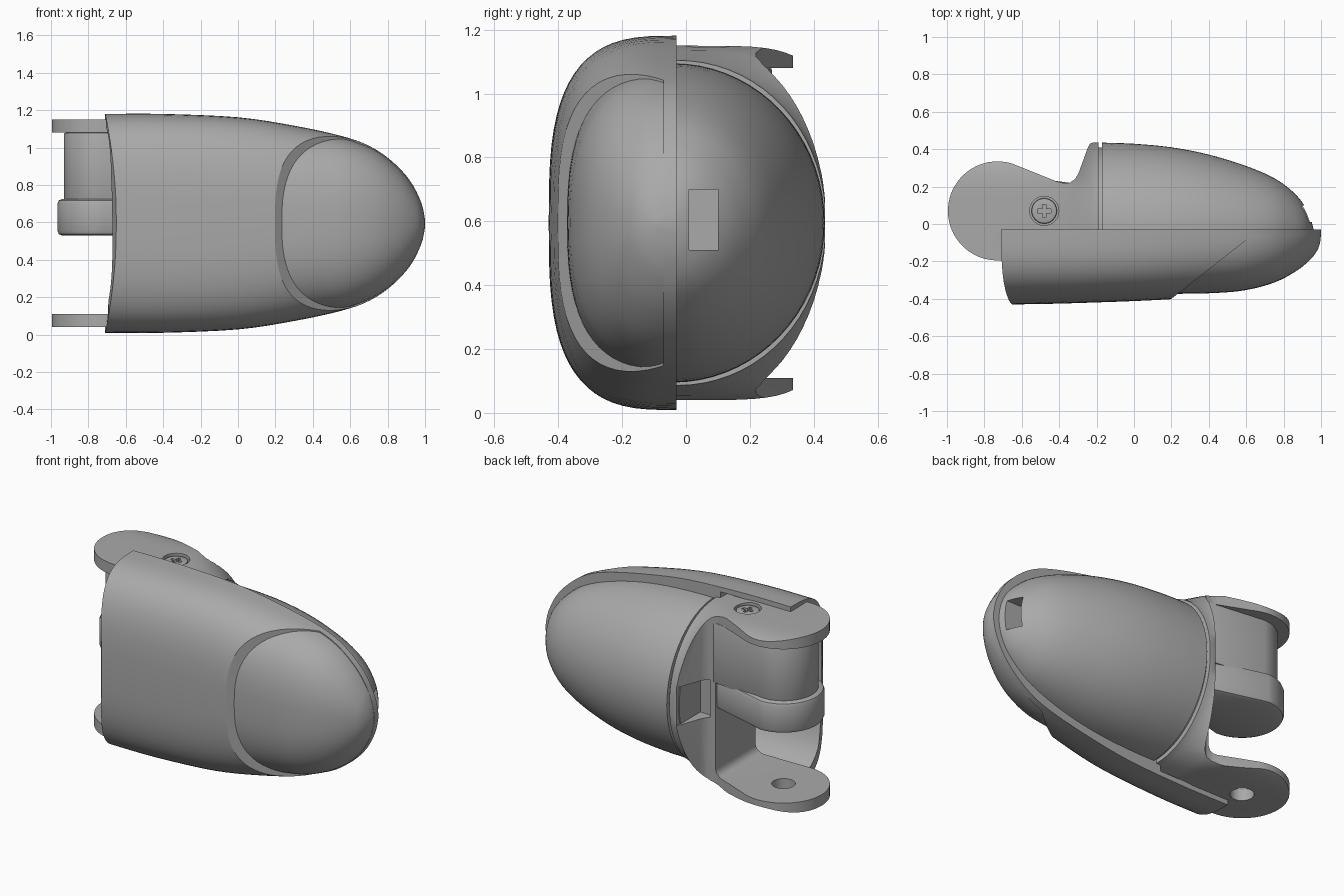
import bpy, bmesh, math

if "Cube" in bpy.data.objects:
    bpy.data.objects.remove(bpy.data.objects["Cube"])

MID = 0.595            # mid height of the part
PIN = (-0.73, 0.07)    # hinge axis in plan

grey = bpy.data.materials.new("plain grey")
grey.use_nodes = True
grey.diffuse_color = (0.4, 0.4, 0.4, 1)
grey.node_tree.nodes["Principled BSDF"].inputs["Base Color"].default_value = (0.4, 0.4, 0.4, 1)


def finish(name, bm):
    bmesh.ops.recalc_face_normals(bm, faces=bm.faces)
    me = bpy.data.meshes.new(name)
    bm.to_mesh(me)
    bm.free()
    me.materials.append(grey)
    ob = bpy.data.objects.new(name, me)
    bpy.context.collection.objects.link(ob)
    return ob


def activate(ob):
    bpy.ops.object.select_all(action='DESELECT')
    ob.select_set(True)
    bpy.context.view_layer.objects.active = ob


def combine(ob, tool, op='DIFFERENCE'):
    """Apply a boolean and discard the cutter."""
    mod = ob.modifiers.new("cut", 'BOOLEAN')
    mod.operation, mod.object, mod.solver = op, tool, 'EXACT'
    activate(ob)
    bpy.ops.object.modifier_apply(modifier=mod.name)
    bpy.data.objects.remove(tool)


def bevel(ob, width, segments=2, angle=40):
    mod = ob.modifiers.new("bevel", 'BEVEL')
    mod.width, mod.segments = width, segments
    mod.limit_method, mod.angle_limit = 'ANGLE', math.radians(angle)
    activate(ob)
    bpy.ops.object.modifier_apply(modifier=mod.name)


def smooth(ob, angle=32):
    activate(ob)
    bpy.ops.object.shade_smooth_by_angle(angle=math.radians(angle))


def resample(stations, steps):
    """Catmull-Rom through the stations."""
    out, n = [], len(stations)
    for i in range(n - 1):
        a, b, c, d = (stations[min(max(i + k, 0), n - 1)] for k in (-1, 0, 1, 2))
        for s in range(steps):
            t = s / steps
            out.append([q + t * ((r - p) / 2 + t * (p - 2.5 * q + 2 * r - w / 2
                        + t * (1.5 * (q - r) + (w - p) / 2)))
                        for p, q, r, w in zip(a, b, c, d)])
    return out + [list(stations[-1])]


def loft(name, stations, base, side, steps=4, skirt=0, arc_end=0, seg=36):
    """Half superellipse sections along x: (x, half height, depth, exponent)."""
    bm, rings = bmesh.new(), []
    for x, hw, depth, n in resample(stations, steps):
        pts = []
        for i in range(seg + 1):
            c, s = math.cos(math.pi * i / seg), math.sin(math.pi * i / seg)
            if i in (0, seg):
                s = 0
            pts.append((base + side * depth * abs(s) ** (2 / n),
                        math.copysign(abs(c) ** (2 / n), c) * hw))
        if skirt:
            pts = [(base - side * skirt, hw)] + pts + [(base - side * skirt, -hw)]
        fade = max(0, min(1, (-0.2 - x) / 0.5)) * arc_end
        rings.append([bm.verts.new((x + fade * (1 - (z / hw) ** 2), y, MID + z)) for y, z in pts])
    m = len(rings[0])
    for a, b in zip(rings, rings[1:]):
        for i in range(m):
            j = (i + 1) % m
            bm.faces.new((a[i], a[j], b[j], b[i]))
    bm.faces.new(rings[0])
    bm.faces.new(rings[-1])
    return finish(name, bm)


def prism(name, outline, z0, z1):
    """Plan outline extruded upward."""
    bm = bmesh.new()
    low = [bm.verts.new((x, y, z0)) for x, y in outline]
    top = [bm.verts.new((x, y, z1)) for x, y in outline]
    for i in range(len(low)):
        j = (i + 1) % len(low)
        bm.faces.new((low[i], low[j], top[j], top[i]))
    bm.faces.new(low)
    bm.faces.new(top)
    return finish(name, bm)


def box(name, x0, x1, y0, y1, z0, z1):
    return prism(name, [(x0, y0), (x1, y0), (x1, y1), (x0, y1)], z0, z1)


def arc(center, r, a0, a1, n=28):
    angles = [math.radians(a0 + (a1 - a0) * i / n) for i in range(n + 1)]
    return [(center[0] + r * math.cos(a), center[1] + r * math.sin(a)) for a in angles]


def disc(name, center, r, z0, z1):
    return prism(name, arc(center, r, 0, 348.75, 31), z0, z1)


# Front cover: long shell, cut diagonally to leave a thin rim around the tip
cover = loft("front_cover", [
    (-0.71, 0.585, 0.40, 3.1), (-0.4, 0.585, 0.395, 3.1), (0, 0.567, 0.382, 3),
    (0.3, 0.522, 0.365, 2.8), (0.55, 0.468, 0.34, 2.6), (0.7, 0.415, 0.3, 2.5),
    (0.82, 0.335, 0.25, 2.5), (0.92, 0.228, 0.19, 2.5), (0.98, 0.11, 0.12, 2.5),
    (1.0, 0.02, 0.06, 2.5)], -0.03, -1, arc_end=0.06)
combine(cover, loft("hollow", [(-1.2, 0.55, 0.395, 3.1), (-0.22, 0.55, 0.39, 3.1)], 0, -1, steps=1))
combine(cover, prism("wedge", [(-0.055, -0.6), (0.62, -0.07), (1.2, -0.07), (1.2, -0.6)], -0.5, 1.8))
smooth(cover)

# Fingertip pad set slightly inside the cover
pad = loft("tip_pad", [
    (0, 0.48, 0.335, 2.6), (0.25, 0.483, 0.338, 2.6), (0.45, 0.472, 0.333, 2.5),
    (0.6, 0.446, 0.318, 2.5), (0.75, 0.382, 0.278, 2.4), (0.87, 0.283, 0.215, 2.3),
    (0.95, 0.175, 0.148, 2.2), (0.985, 0.09, 0.095, 2.2), (0.998, 0.02, 0.05, 2.2)], -0.035, -1)
smooth(pad)

# Rear dome with a small slot near the tip
dome = loft("rear_dome", [
    (-0.17, 0.5, 0.475, 2), (0, 0.497, 0.469, 2), (0.2, 0.483, 0.45, 2), (0.4, 0.45, 0.411, 2),
    (0.6, 0.393, 0.35, 2), (0.75, 0.325, 0.285, 2), (0.85, 0.245, 0.212, 2),
    (0.91, 0.175, 0.14, 2), (0.945, 0.1, 0.065, 2), (0.96, 0.03, 0.012, 2)], -0.04, 1)
combine(dome, box("slot", 0.82, 1.1, 0.01, 0.1, 0.51, 0.7))
smooth(dome)

# Recessed seam between dome and bracket
seam = loft("seam_core", [(-0.24, 0.485, 0.45, 2), (-0.1, 0.485, 0.45, 2)], -0.04, 1, steps=1)
smooth(seam)

# Hinge bracket: plan outline trimmed by a cross-section that flares into the ears
outline = arc(PIN, 0.265, 270, 72) + [
    (-0.42, 0.23), (-0.38, 0.219), (-0.345, 0.22), (-0.315, 0.24), (-0.295, 0.275),
    (-0.25, 0.4), (-0.235, 0.43), (-0.22, 0.435), (-0.19, 0.435), (-0.19, -0.1), (-0.38, -0.19)]
bracket = prism("hinge_bracket", outline, 0.0, 1.2)
combine(bracket, loft("envelope", [
    (-1.1, 0.555, 0.48, 5), (-0.45, 0.555, 0.48, 5), (-0.33, 0.542, 0.475, 3),
    (-0.23, 0.515, 0.47, 2.1), (-0.15, 0.503, 0.466, 2)], -0.03, 1, steps=1, skirt=0.4), 'INTERSECT')
pocket = box("pocket", -1.4, -0.36, -0.8, 0.8, 0.11, 1.08)
bevel(pocket, 0.05, 4)
combine(bracket, pocket)
combine(bracket, box("rear_slot", -0.33, -0.235, 0.2, 0.6, 0.48, 0.72))
combine(bracket, disc("pin_hole", PIN, 0.068, -0.1, 0.3))
SCREW = (-0.48, 0.07)
combine(bracket, disc("screw_recess", SCREW, 0.078, 1.11, 1.3))
smooth(bracket)

# Screw with a cross drive
screw = disc("screw", SCREW, 0.068, 1.09, 1.14)
bevel(screw, 0.008)
for along in (0.035, 0.01):
    across = 0.045 - along
    combine(screw, box("drive", SCREW[0] - along, SCREW[0] + along,
                       SCREW[1] - across, SCREW[1] + across, 1.12, 1.2))
smooth(screw)


# Knuckle: barrel and wider collar, both running into the bracket wall
def knuckle(name, r, z0, z1, x_end, end_half, edge):
    shape = arc(PIN, r, 90, 270) + [(x_end, PIN[1] - end_half), (x_end, PIN[1] + end_half)]
    ob = prism(name, shape, z0, z1)
    bevel(ob, edge)
    smooth(ob)


knuckle("knuckle_barrel", 0.2, 0.7, 1.08, -0.34, 0.15, 0.008)
knuckle("knuckle_collar", 0.235, 0.53, 0.725, -0.34, 0.13, 0.025)
